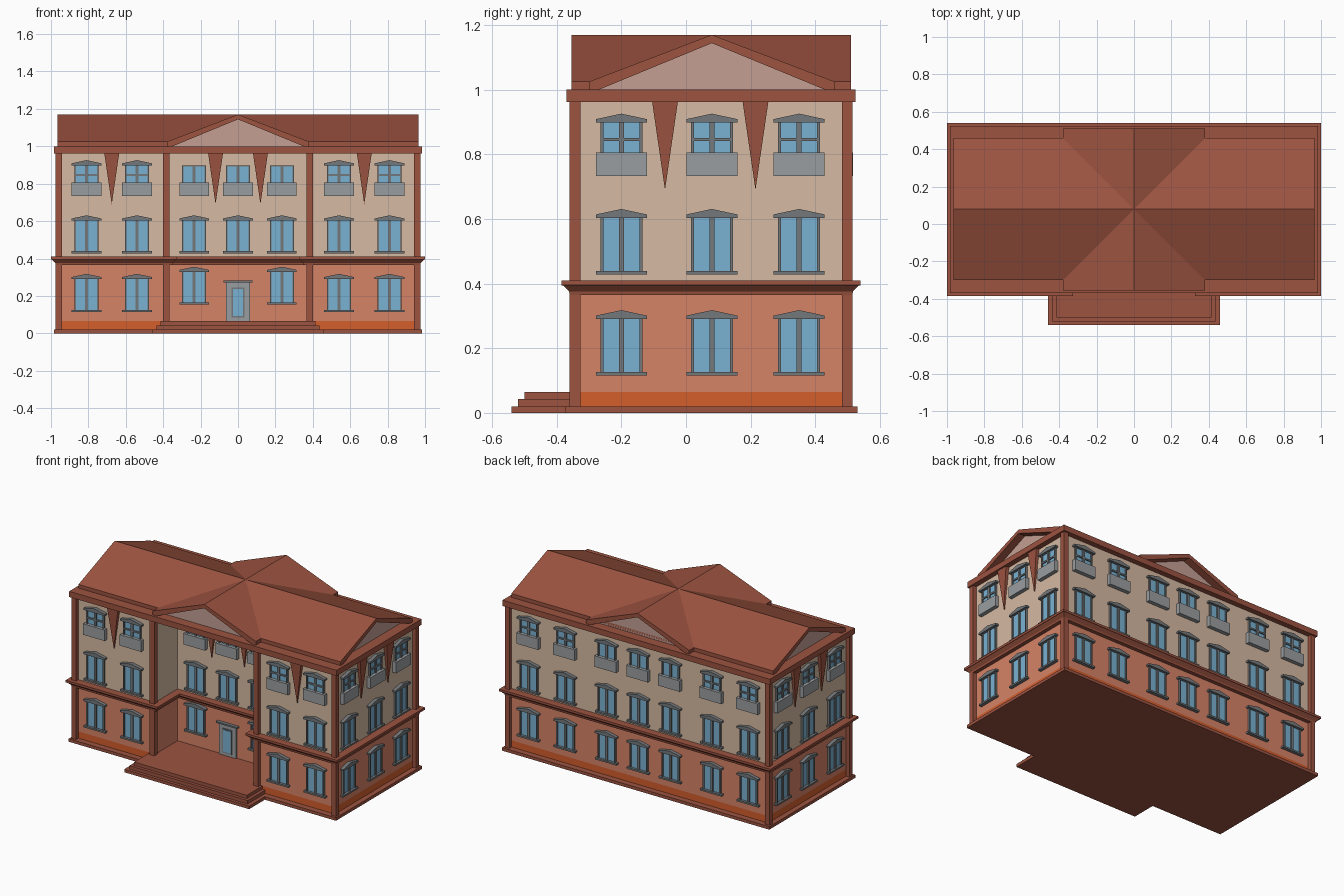
import bpy, bmesh, math
from mathutils import Matrix

if "Cube" in bpy.data.objects:
    bpy.data.objects.remove(bpy.data.objects["Cube"])


def material(name, r, g, b):
    lin = [((c / 255 + 0.055) / 1.055) ** 2.4 for c in (r, g, b)]
    m = bpy.data.materials.new(name)
    m.diffuse_color = (*lin, 1)
    m.use_nodes = True
    m.node_tree.nodes["Principled BSDF"].inputs["Base Color"].default_value = m.diffuse_color
    return m


BRICK = material("brick_red", 156, 83, 64)
SALMON = material("salmon_wall", 214, 131, 103)
TAN = material("tan_wall", 214, 186, 162)
ORANGE = material("orange_base", 212, 94, 44)
PINK = material("pink_pediment", 196, 159, 148)
GLASS = material("blue_glass", 122, 178, 211)
GREY = material("dark_grey_trim", 117, 121, 124)
LIGHT = material("light_grey_balcony", 154, 158, 160)


class Mesh:
    """Collects solids, each with its own material."""
    def __init__(self, name):
        self.name, self.bm, self.mats = name, bmesh.new(), []

    def loft(self, rings, mat):
        if mat not in self.mats:
            self.mats.append(mat)
        loops = [[self.bm.verts.new(p) for p in r] for r in rings]
        faces = [self.bm.faces.new(loops[0][::-1]), self.bm.faces.new(loops[-1])]
        n = len(loops[0])
        for a, b in zip(loops, loops[1:]):
            faces += [self.bm.faces.new((a[i], a[(i + 1) % n], b[(i + 1) % n], b[i]))
                      for i in range(n)]
        for f in faces:
            f.material_index = self.mats.index(mat)
        bmesh.ops.recalc_face_normals(self.bm, faces=faces)
        return self

    def box(self, x0, x1, y0, y1, z0, z1, mat):
        return self.loft([[(x0, y0, z), (x1, y0, z), (x1, y1, z), (x0, y1, z)]
                          for z in (z0, z1)], mat)

    def data(self):
        me = bpy.data.meshes.new(self.name)
        self.bm.to_mesh(me)
        self.bm.free()
        for m in self.mats:
            me.materials.append(m)
        return me

    def build(self):
        return place(self.name, self.data())


def place(name, me, x=0, y=0, z=0, turn=0):
    o = bpy.data.objects.new(name, me)
    o.matrix_world = Matrix.Translation((x, y, z)) @ Matrix.Rotation(math.radians(turn), 4, 'Z')
    bpy.context.collection.objects.link(o)
    return o


# Wall planes: half width, front, back, recess half width, recess depth plane
WX, WF, WB, RX, RY = 0.95, -0.335, 0.49, 0.375, -0.10


def footprint(off, z):
    x, f, b, rx, ry = WX + off, WF - off, WB + off, RX - off, RY - off
    return [(-x, f, z), (-rx, f, z), (-rx, ry, z), (rx, ry, z),
            (rx, f, z), (x, f, z), (x, b, z), (-x, b, z)]


def storey(name, layers, mat):
    Mesh(name).loft([footprint(o, z) for o, z in layers], mat).build()


# Walls and the band between storeys
storey("base_stripe", [(0, 0.02), (0, 0.065)], ORANGE)
storey("lower_wall", [(0, 0.065), (0, 0.38)], SALMON)
storey("upper_wall", [(0, 0.38), (0, 0.97)], TAN)
storey("middle_cornice", [(0.025, 0.365), (0.027, 0.376), (0.045, 0.394),
                          (0.05, 0.395), (0.05, 0.41)], BRICK)

# Plinth, steps and top cornice
Mesh("plinth").box(-0.985, 0.985, -0.375, 0.53, 0, 0.02, BRICK).build()
steps = Mesh("porch_steps")
for hx, y, z0, z1 in ((0.46, -0.54, 0, 0.02), (0.435, -0.52, 0.02, 0.043),
                      (0.415, -0.50, 0.043, 0.065)):
    steps.box(-hx, hx, y, RY + 0.01, z0, z1, BRICK)
steps.build()
Mesh("top_cornice").box(-0.985, 0.985, -0.37, 0.525, 0.962, 1.0, BRICK).build()

# Corner and porch pillars
pillars = Mesh("pillars")
for s in (-1, 1):
    for a, b in ((0.942, 0.975), (0.365, 0.40)):
        x0, x1 = sorted((s * a, s * b))
        pillars.box(x0, x1, -0.36, -0.327, 0.02, 0.965, BRICK)
    x0, x1 = sorted((s * 0.942, s * 0.975))
    pillars.box(x0, x1, 0.482, 0.515, 0.02, 0.965, BRICK)
pillars.build()


# Crossing gable roofs with recessed pediments
def gable(name, point, e0, e1):
    a = 0.38
    shell = [(-a, 1.0), (-a, 1.025), (0, 1.17), (a, 1.025), (a, 1.0),
             (a - 0.03, 1.0), (0, 1.144), (-a + 0.03, 1.0)]
    fill = [(-a + 0.02, 0.998), (0, 1.15), (a - 0.02, 0.998)]
    Mesh(name + "_roof").loft([[point(u, e, z) for u, z in shell] for e in (e0, e1)], BRICK).build()
    for side, e, d in (("a", e0, 0.05), ("b", e1, -0.05)):
        Mesh(name + "_pediment_" + side).loft(
            [[point(u, w, z) for u, z in fill] for w in (e + d, e + d * 1.2)], PINK).build()


gable("main", lambda u, e, z: (e, 0.08 + u, z), -0.965, 0.965)
gable("cross", lambda u, e, z: (u, e, z), -0.355, 0.51)


# Window meshes: local -y points outward, z = 0 at the sill or balcony bottom
def window(name, balcony=False, cap=True, bar=False):
    m = Mesh(name)
    z0, z1 = (0.07, 0.165) if balcony else (0.01, 0.175)
    m.box(-0.062, 0.062, -0.005, 0.01, z0, z1, GLASS)
    for a, b in ((-0.065, -0.056), (-0.008, 0.008), (0.056, 0.065)):
        m.box(a, b, -0.013, 0.01, z0, z1, GREY)
    if bar:
        m.box(-0.06, 0.06, -0.012, 0.01, 0.108, 0.118, GREY)
    if balcony:
        m.box(-0.079, 0.079, -0.026, 0.01, 0, 0.073, LIGHT)
    else:
        m.box(-0.079, 0.079, -0.022, 0.01, 0, 0.011, GREY)
    if cap:
        prof = [(-0.079, z1), (0.079, z1), (0.079, z1 + 0.011), (0, z1 + 0.028), (-0.079, z1 + 0.011)]
        m.loft([[(x, y, z) for x, z in prof] for y in (-0.023, 0.01)], GREY)
    else:
        m.box(-0.065, 0.065, -0.013, 0.01, z1 - 0.006, z1, GREY)
    return m.data()


tall = window("tall_window")
crossed = window("crossed_window", balcony=True, bar=True)
balcony = window("balcony_window", balcony=True)
plain = window("plain_balcony_window", balcony=True, cap=False)

LOW, MID, TOP = 0.115, 0.428, 0.733
WING, CENTRE = (-0.81, -0.54, 0.54, 0.81), (-0.235, 0, 0.235)


def column(side, x, y, turn, top, low=LOW):
    if low:
        place(side + "_low_window", tall, x, y, low, turn)
    place(side + "_middle_window", tall, x, y, MID, turn)
    place(side + "_top_window", top, x, y, TOP, turn)


for x in WING:
    column("front", x, WF, 0, crossed)
    column("back", x, WB, 180, crossed)
for x in CENTRE:
    column("recess", x, RY, 0, plain, 0.153 if x else None)
    column("back_centre", x, WB, 180, balcony)
for y in (-0.2, 0.08, 0.35):
    column("right", WX, y, 90, crossed)
    column("left", -WX, y, -90, crossed)

# Hanging pointed pendants under the top cornice
pend = Mesh("pendant").loft([[(-0.04, y, 0.964), (0.04, y, 0.964), (0, min(y, 0) * 0.3, 0.69)]
                             for y in (-0.024, 0.004)], BRICK).data()
for s in (-1, 1):
    place("front_pendant", pend, s * 0.675, WF)
    place("recess_pendant", pend, s * 0.12, RY)
    for y in (-0.065, 0.215):
        place("side_pendant", pend, s * WX, y, 0, s * 90)

# Front door
door = Mesh("front_door")
door.box(-0.063, 0.063, RY - 0.01, RY + 0.01, 0.065, 0.272, LIGHT)
door.box(-0.078, 0.078, RY - 0.022, RY + 0.01, 0.272, 0.282, GREY)
door.box(-0.034, 0.034, RY - 0.015, RY + 0.01, 0.085, 0.245, GREY)
door.box(-0.027, 0.027, RY - 0.018, RY + 0.01, 0.092, 0.238, GLASS)
door.build()
